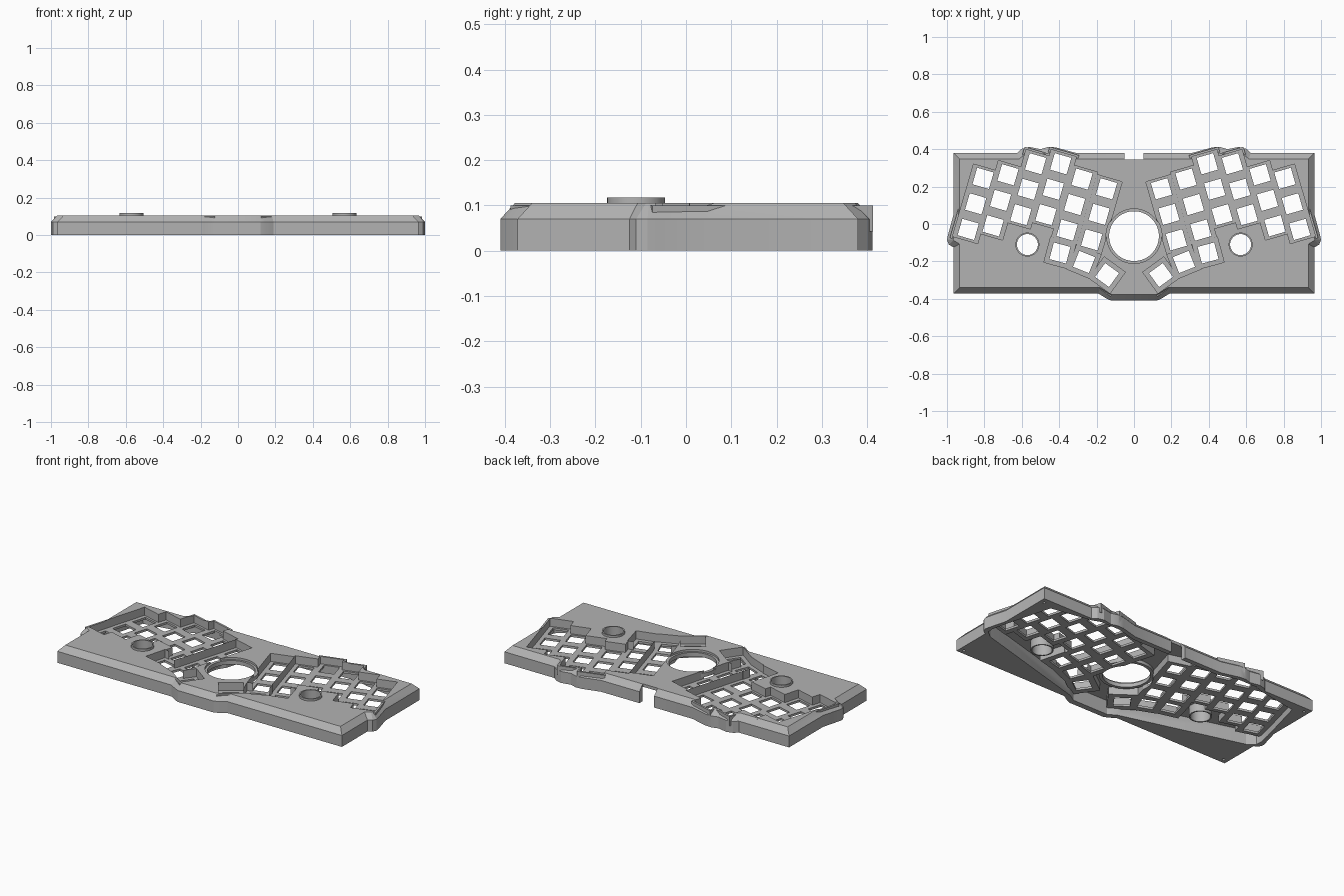
import bpy, bmesh, math
from mathutils import Vector, Matrix

if "Cube" in bpy.data.objects:
    bpy.data.objects.remove(bpy.data.objects["Cube"], do_unlink=True)

grey = bpy.data.materials.new("case grey")
grey.use_nodes = True
GREY = (0.45, 0.45, 0.45, 1)
grey.diffuse_color = GREY
grey.node_tree.nodes["Principled BSDF"].inputs["Base Color"].default_value = GREY

WALL_Z, TOP_Z, CHAMFER = 0.07, 0.105, 0.032
CEILING_Z, PLATE_TOP, PLATE_LOW = 0.087, 0.055, 0.042
TILT = math.radians(16.2)


def finish(name, bm):
    bmesh.ops.recalc_face_normals(bm, faces=bm.faces)
    mesh = bpy.data.meshes.new(name)
    bm.to_mesh(mesh)
    bm.free()
    mesh.materials.append(grey)
    obj = bpy.data.objects.new(name, mesh)
    bpy.context.collection.objects.link(obj)
    return obj


def mirrored(half):
    """Close a right-hand outline, running front to back, with its mirror."""
    return [Vector(p) for p in half] + [Vector((-x, y)) for x, y in reversed(half)]


def inset(loop, d):
    """Mitred inward offset of a counter-clockwise outline."""
    out = []
    for i, p in enumerate(loop):
        a = (p - loop[i - 1]).normalized()
        b = (loop[(i + 1) % len(loop)] - p).normalized()
        na, nb = Vector((-a.y, a.x)), Vector((-b.y, b.x))
        out.append(p + (na + nb) * d / (1 + na.dot(nb)))
    return out


def loft(name, layers):
    """Solid through outlines at rising heights."""
    bm = bmesh.new()
    rings = [[bm.verts.new((p.x, p.y, z)) for p in loop] for loop, z in layers]
    for low, high in zip(rings, rings[1:]):
        for i in range(len(low)):
            j = (i + 1) % len(low)
            bm.faces.new((low[i], low[j], high[j], high[i]))
    bm.faces.new(rings[0][::-1])
    bm.faces.new(rings[-1])
    return finish(name, bm)


def boxes(name, items, z0, z1):
    """Boxes (x, y, half x, half y, angle), each with its mirror twin."""
    bm = bmesh.new()
    for x, y, hx, hy, ang in items:
        for s in (1, -1):
            m = (Matrix.Translation((s * x, y, (z0 + z1) / 2))
                 @ Matrix.Rotation(s * ang, 4, "Z")
                 @ Matrix.Diagonal((hx * 2, hy * 2, z1 - z0, 1)))
            bmesh.ops.create_cube(bm, size=1, matrix=m)
    return finish(name, bm)


def cylinders(name, centres, r, z0, z1, sides=48):
    bm = bmesh.new()
    for x, y in centres:
        bmesh.ops.create_cone(bm, cap_ends=True, segments=sides, radius1=r, radius2=r,
                              depth=z1 - z0,
                              matrix=Matrix.Translation((x, y, (z0 + z1) / 2)))
    return finish(name, bm)


def combine(target, tool, operation="DIFFERENCE"):
    mod = target.modifiers.new("cut", "BOOLEAN")
    mod.operation, mod.solver, mod.object = operation, "EXACT", tool
    bpy.context.view_layer.objects.active = target
    bpy.ops.object.modifier_apply(modifier=mod.name)
    bpy.data.objects.remove(tool, do_unlink=True)


# Outer case with chamfered rim and bulges around the key area
outline = mirrored([(.12, -.41), (.145, -.4), (.19, -.372), (.965, -.372), (.965, -.125),
                    (.99, -.11), (1, -.085), (.995, -.06), (.965, .05), (.965, .38),
                    (.625, .38), (.6, .402), (.56, .412), (.5, .4), (.46, .412),
                    (.42, .41), (.31, .38)])
case = loft("keyboard_case", [(outline, 0), (outline, WALL_Z),
                              (inset(outline, CHAMFER), TOP_Z)])

# Open cavity underneath
hollow = mirrored([(.12, -.375), (.17, -.345), (.92, -.135), (.965, -.1), (.968, -.06),
                   (.95, .02), (.87, .32), (.61, .365), (.56, .385), (.43, .385),
                   (.3, .35)])
combine(case, loft("cavity", [(hollow, -.05), (hollow, CEILING_Z)]))

# Key layout: six staggered columns of three, plus three thumb keys
columns = [(.807, .244), (.674, .263), (.526, .322), (.392, .322), (.278, .24), (.147, .188)]
thumbs = [(.396, -.155, 15), (.267, -.203, 22), (.144, -.273, 36)]
step = Vector((math.sin(TILT), -math.cos(TILT))) * .142
HOLE, CELL = .046, .07
wells, holes = [], []
for c in columns:
    top = Vector(c)
    mid = top + step
    wells.append((mid.x, mid.y, CELL, .142 + .059, TILT))
    for row in range(3):
        k = top + step * row
        holes.append((k.x, k.y, HOLE, HOLE, TILT))
for x, y, deg in thumbs:
    wells.append((x, y, CELL, CELL, math.radians(deg)))
    holes.append((x, y, HOLE, HOLE, math.radians(deg)))

# Well walls and plates, then the recesses and switch holes
RIM = .012
for x, y, hx, hy, a in wells:
    combine(case, boxes("well_shell", [(x, y, hx + RIM, hy + RIM, a)], PLATE_LOW, .1), "UNION")
for w in wells:
    combine(case, boxes("well_cut", [w], PLATE_TOP, .2))
combine(case, boxes("switch_cut", holes, -.05, .08))

# Ball opening, dial openings, cable notch and screw holes
ball, dials = [(0, -.065)], [(.57, -.11), (-.57, -.11)]
combine(case, cylinders("ball_cut", ball, .146, -.05, .2, 64))
combine(case, cylinders("dial_cut", dials, .06, -.05, .2))
notch = mirrored([(.05, .345), (.05, .5)])
combine(case, loft("notch_cut", [(notch, -.05), (notch, .2)]))
corners = [(sx * .935, sy * .345) for sx in (1, -1) for sy in (1, -1)]
combine(case, cylinders("screw_cut", corners, .008, -.02, .05, 16))

# Ledge inside the ball opening
ledge = cylinders("ball_ledge", ball, .152, .068, .092, 64)
combine(ledge, cylinders("ledge_cut", ball, .133, 0, .2, 64))

# Raised dial collars that run down into the cavity
collars = cylinders("dial_collars", dials, .064, .035, .118)
combine(collars, cylinders("collar_cut", dials, .056, 0, .2))

for obj in (case, ledge, collars):
    bpy.ops.object.select_all(action="DESELECT")
    obj.select_set(True)
    bpy.context.view_layer.objects.active = obj
    bpy.ops.object.shade_smooth_by_angle(angle=math.radians(20))
